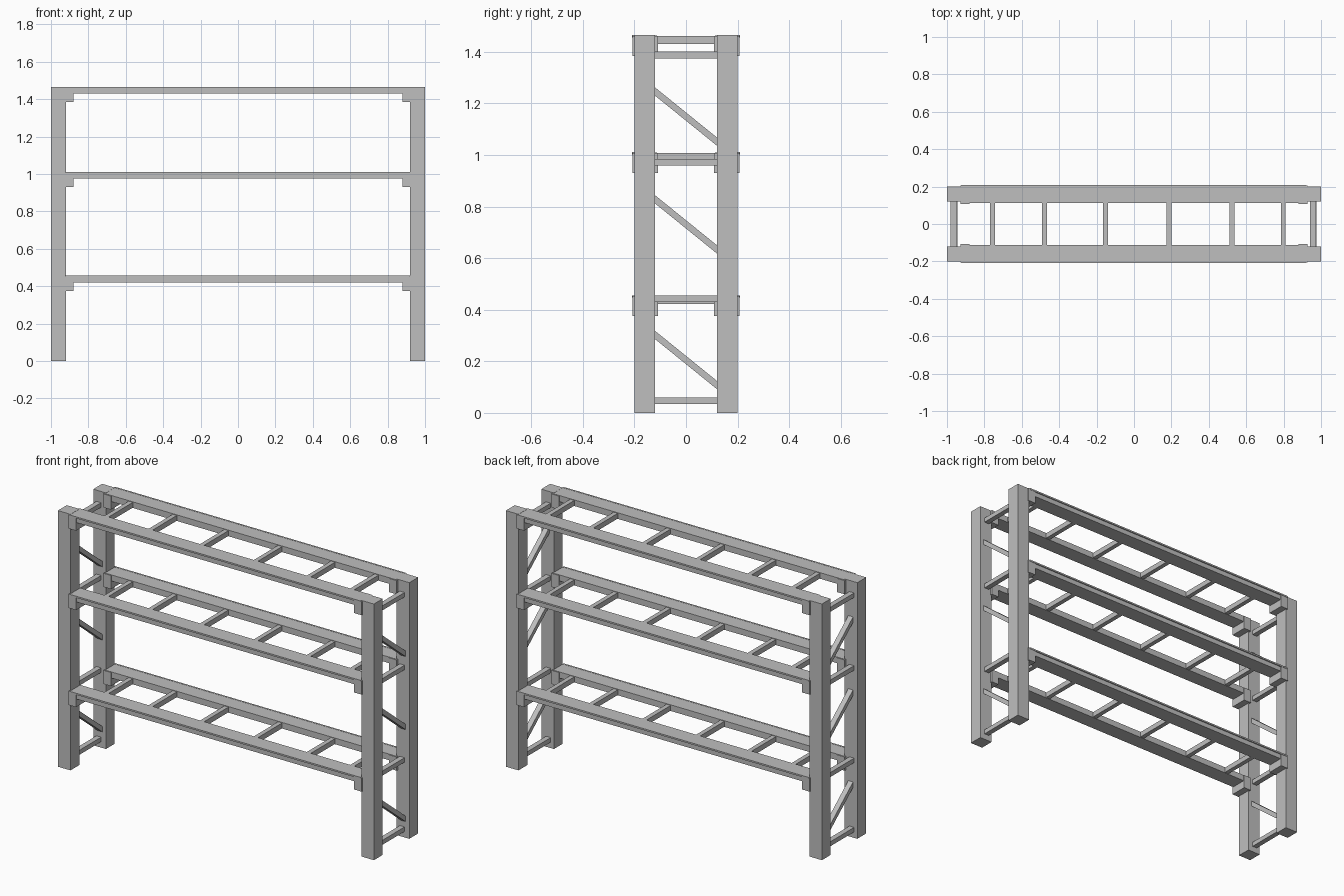
import bpy
import math
from mathutils import Matrix, Vector

default = bpy.data.objects.get("Cube")
if default:
    bpy.data.objects.remove(default, do_unlink=True)

# One painted steel colour
steel = bpy.data.materials.new("grey_steel")
steel.use_nodes = True
colour = (0.52, 0.52, 0.52, 1)
steel.diffuse_color = colour
steel.node_tree.nodes["Principled BSDF"].inputs["Base Color"].default_value = colour


def box(name, x, y, z):
    """Box from (min, max) ranges on each axis."""
    low, high = Vector((x[0], y[0], z[0])), Vector((x[1], y[1], z[1]))
    bpy.ops.mesh.primitive_cube_add(size=1)
    obj = bpy.context.object
    obj.name = name
    obj.data.transform(Matrix.Translation((low + high) / 2)
                       @ Matrix.Diagonal((high - low).to_4d()))
    obj.data.materials.append(steel)
    return obj


def span(side, inner, outer):
    """Range from inner to outer, on the given side of the centre."""
    return tuple(sorted((side * inner, side * outer)))


def diagonal(name, x, z_front, z_back):
    """Sloping brace between the posts, with ends cut upright."""
    obj = box(name, x, (-0.12, 0.12), (-0.016, 0.016))
    slope = (z_back - z_front) / 0.24
    for v in obj.data.vertices:
        v.co.z += (z_front + z_back) / 2 + slope * v.co.y
    return obj


HEIGHT = 1.465
SHELF_TOPS = {"lower": 0.455, "middle": 1.01, "upper": HEIGHT - 0.001}
ENDS = {"left": 1, "right": -1}
ROWS = {"front": -1, "back": 1}

# End frames: posts, level braces and diagonals
for end, sx in ENDS.items():
    for row, sy in ROWS.items():
        box(f"{row}_{end}_post", span(sx, 0.92, 1), span(sy, 0.12, 0.2), (0, HEIGHT))
    mid = 0.955 if sx > 0 else -0.965
    for i, z in enumerate((0.047, 0.443, 0.972, 1.388)):
        box(f"{end}_end_brace_{i + 1}", (mid - 0.015, mid + 0.015),
            (-0.12, 0.12), (z - 0.013, z + 0.013))
    for i, z in enumerate((0.302, 0.828, 1.246)):
        diagonal(f"{end}_diagonal_brace_{i + 1}", (mid - 0.008, mid + 0.022), z, z - 0.194)

# Shelves: beams with a lip, end brackets and cross bars
for level, top in SHELF_TOPS.items():
    for row, sy in ROWS.items():
        box(f"{level}_{row}_beam", (-0.92, 0.92), span(sy, 0.112, 0.203), (top - 0.035, top))
        box(f"{level}_{row}_lip", (-0.925, 0.92), span(sy, 0.2, 0.209), (top - 0.008, top + 0.001))
        for end, sx in ENDS.items():
            box(f"{level}_{row}_{end}_bracket", span(sx, 0.88, 0.928),
                span(sy, 0.108, 0.207), (top - 0.08, top - 0.002))
    for i, x in enumerate((-0.757, -0.478, -0.152, 0.188, 0.523, 0.798)):
        box(f"{level}_cross_bar_{i + 1}", (x - 0.013, x + 0.013),
            (-0.19, 0.19), (top - 0.033, top - 0.003))
